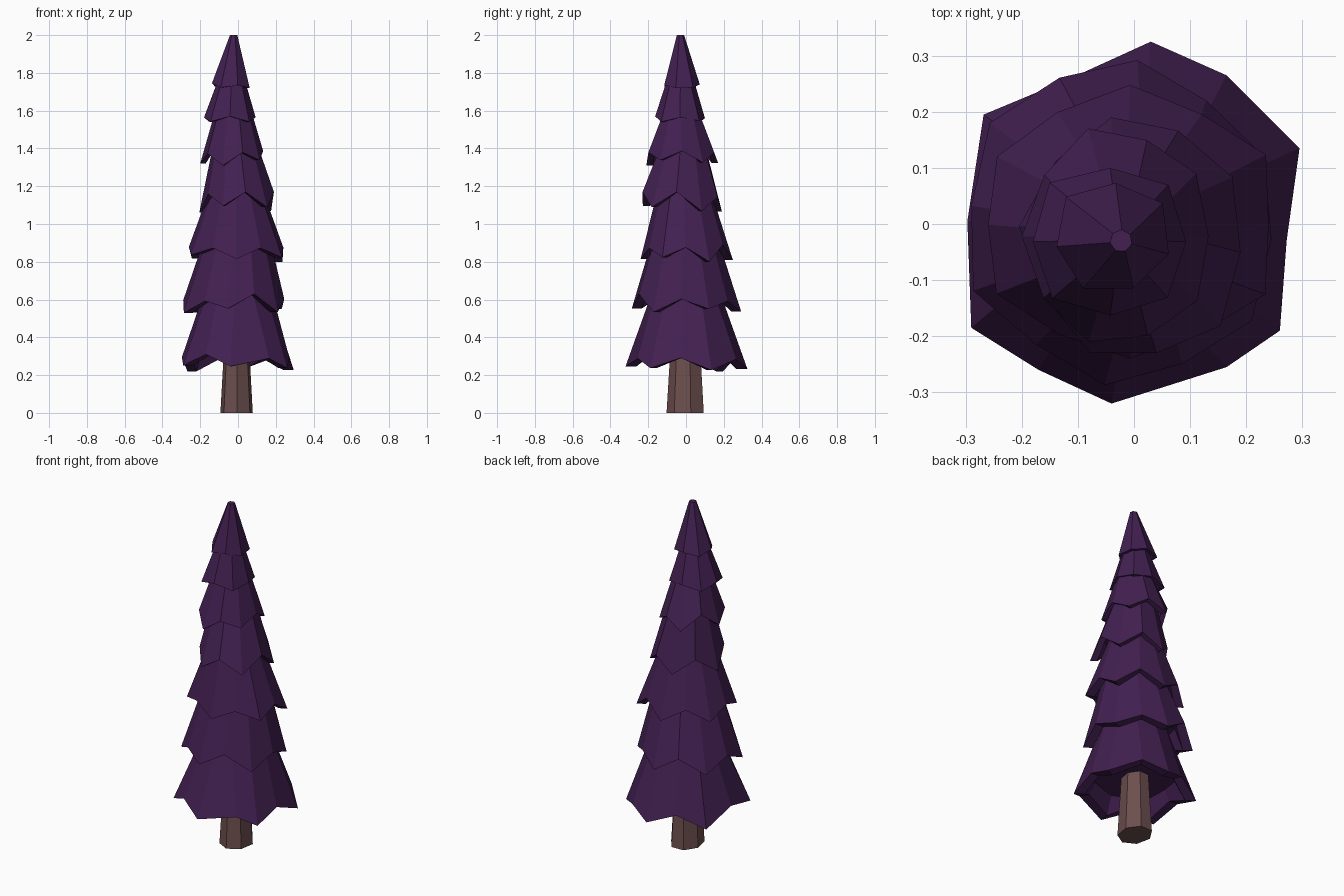
import bpy, bmesh, random
from math import sin, cos, pi, radians

if "Cube" in bpy.data.objects:
    bpy.data.objects.remove(bpy.data.objects["Cube"])
random.seed(4)


def material(name, rgb):
    m = bpy.data.materials.new(name)
    m.diffuse_color = (*rgb, 1)
    m.use_nodes = True
    m.node_tree.nodes["Principled BSDF"].inputs["Base Color"].default_value = m.diffuse_color
    return m


def loft(name, rings, mat):
    """Join rings with equal point counts and cap both ends."""
    bm = bmesh.new()
    loops = [[bm.verts.new(p) for p in r] for r in rings]
    n = len(loops[0])
    for a, b in zip(loops, loops[1:]):
        for i in range(n):
            j = (i + 1) % n
            bm.faces.new((a[i], a[j], b[j], b[i]))
    bm.faces.new(loops[0][::-1])
    bm.faces.new(loops[-1])
    bmesh.ops.recalc_face_normals(bm, faces=bm.faces)
    me = bpy.data.meshes.new(name)
    bm.to_mesh(me)
    bm.free()
    ob = bpy.data.objects.new(name, me)
    bpy.context.collection.objects.link(ob)
    me.materials.append(mat)


def fit(values, lo, hi):
    a, b = min(values), max(values)
    return [lo + (v - a) * (hi - lo) / (b - a) for v in values]


def tier(name, n, phase, box, z_rim, top, mat, outline=None):
    x0, x1, y0, y1 = box
    zl, zh = z_rim
    cx, cy, r_top, z_top = top
    ang = [radians(phase) + 2 * pi * i / n for i in range(n)]
    if outline is None:
        # pointed tips alternate with raised notches
        rad = [(1.0 if i % 2 == 0 else 0.93) * random.uniform(0.97, 1.03) for i in range(n)]
        xs = fit([r * cos(a) for r, a in zip(rad, ang)], x0, x1)
        ys = fit([r * sin(a) for r, a in zip(rad, ang)], y0, y1)
    else:
        xs, ys = zip(*outline)
    zs = fit([(i % 2) + random.uniform(-0.3, 0.3) for i in range(n)], zl, zh)
    rim = list(zip(xs, ys, zs))
    mx, my = (x0 + x1) / 2, (y0 + y1) / 2

    def inner(s, level=None):
        return [(mx + (x - mx) * s, my + (y - my) * s, level or z) for x, y, z in rim]

    upper = [(cx + r_top * cos(a), cy + r_top * sin(a), z_top) for a in ang]
    loft(name, [inner(0.7, zh + 0.04), inner(0.82), rim, upper], mat)


needles = material("needles", (0.055, 0.0145, 0.083))
bark = material("bark", (0.15, 0.078, 0.076))

# Trunk
trunk = [(0.088, 0.103, 0.0), (0.072, 0.086, 0.28), (0.06, 0.07, 0.55)]
loft("trunk", [[(-0.007 + rx * cos(2 * pi * i / 7 + 0.25), ry * sin(2 * pi * i / 7 + 0.25), z)
                for i in range(7)] for rx, ry, z in trunk], bark)

# Lowest skirt follows its own outline
base = [(0.295, 0.135), (0.165, 0.265), (0.03, 0.325), (-0.117, 0.258), (-0.268, 0.195),
        (-0.297, 0.005), (-0.29, -0.185), (-0.17, -0.26), (-0.04, -0.32), (0.165, -0.255),
        (0.26, -0.19), (0.272, -0.03)]
tier("branch_tier_1", 12, 25, (-0.297, 0.295, -0.32, 0.325), (0.22, 0.31),
     (0, 0, 0.18, 0.64), needles, base)

# Upper skirts: sides, phase, rim box, rim heights, top centre / radius / height
tiers = [
    (12, 24, (-0.29, 0.245, -0.287, 0.292), (0.53, 0.63), (-0.005, -0.005, 0.175, 0.92)),
    (12, 30, (-0.26, 0.24, -0.24, 0.248), (0.80, 0.89), (-0.01, -0.01, 0.14, 1.18)),
    (10, 30, (-0.205, 0.19, -0.23, 0.19), (1.06, 1.17), (-0.015, -0.015, 0.115, 1.43)),
    (10, 36, (-0.20, 0.133, -0.21, 0.17), (1.31, 1.41), (-0.025, -0.025, 0.095, 1.60)),
    (8, 45, (-0.18, 0.093, -0.163, 0.10), (1.54, 1.57), (-0.035, -0.03, 0.075, 1.75)),
    (7, 35, (-0.138, 0.062, -0.115, 0.073), (1.72, 1.745), (-0.023, -0.03, 0.02, 2.0)),
]
for k, spec in enumerate(tiers):
    tier(f"branch_tier_{k + 2}", *spec, needles)
